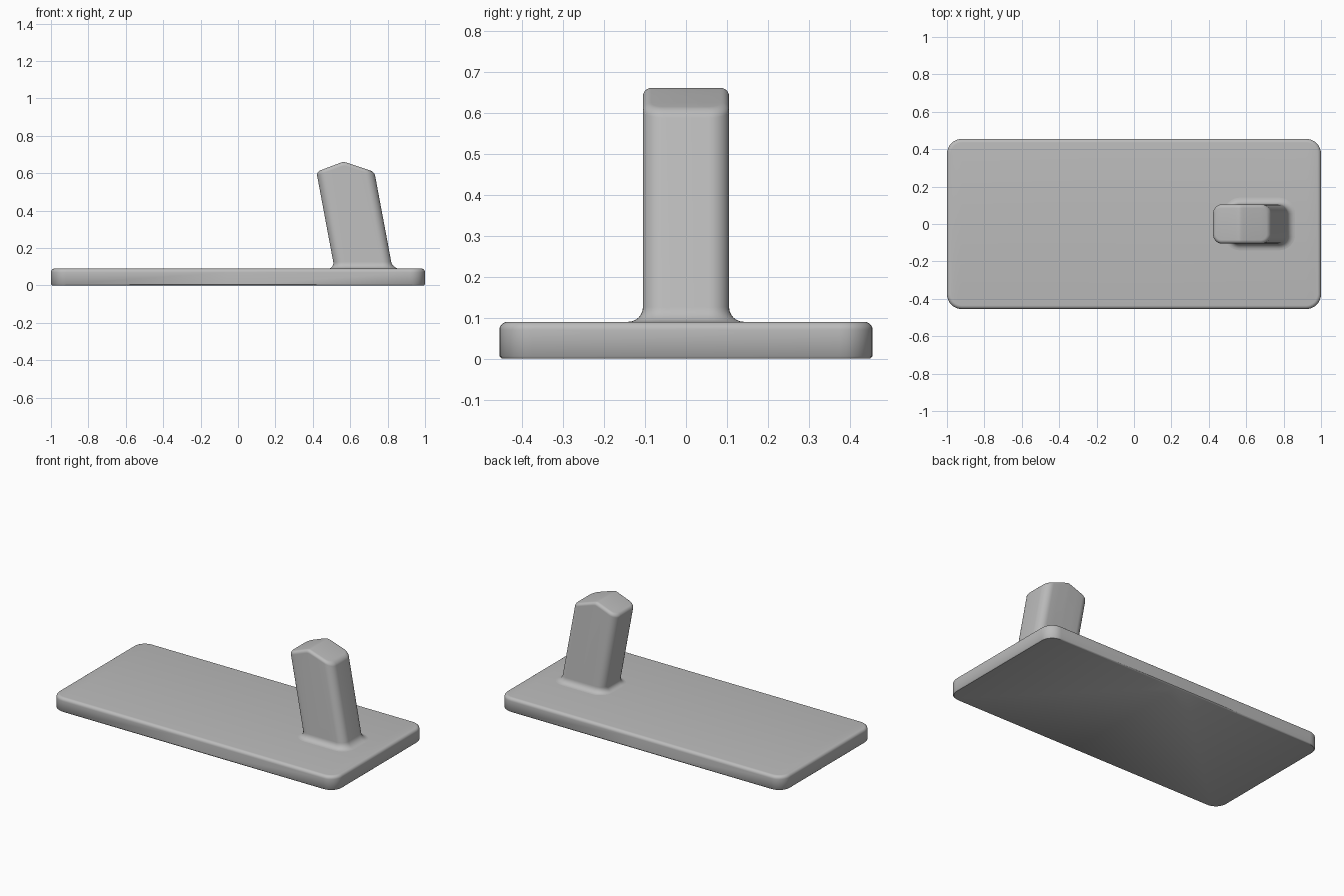
import bpy
import bmesh
from math import sin, cos, pi, sqrt, radians

if "Cube" in bpy.data.objects:
    bpy.data.objects.remove(bpy.data.objects["Cube"], do_unlink=True)

grey = bpy.data.materials.new("light_grey")
grey.use_nodes = True
grey.diffuse_color = (0.5, 0.5, 0.5, 1)
grey.node_tree.nodes["Principled BSDF"].inputs["Base Color"].default_value = (0.5, 0.5, 0.5, 1)

SEGS = 8
RIDGE = (-0.06, -0.02, -0.008, 0, 0.008, 0.02, 0.06)


def half_outline(hx, hy, r):
    """Front half of a rounded rectangle, from its -x side to its +x side."""
    pts = []
    for sx in (-1, 1):
        arc = [(sx * (hx - r + r * cos(a)), -(hy - r + r * sin(a)))
               for a in (i * pi / 2 / SEGS for i in range(SEGS + 1))]
        pts += arc if sx < 0 else arc[::-1]
        if sx < 0:
            pts += [(u, -hy) for u in RIDGE]
    return pts


def loft(name, rings, place, cap_bottom):
    """Skin rings of (half x, half y, corner radius, height)."""
    bm = bmesh.new()
    loops = []
    for hx, hy, r, z in rings:
        front = half_outline(hx, hy, r)
        pts = front + [(x, -y) for x, y in reversed(front)]
        loops.append([bm.verts.new(place(x, y, z)) for x, y in pts])
    n = len(loops[0])
    for a, b in zip(loops, loops[1:]):
        for i in range(n):
            j = (i + 1) % n
            bm.faces.new((a[i], a[j], b[j], b[i]))
    # Caps join each front point to its mirrored back point
    top, low = loops[-1], loops[0]
    for i in range(n // 2 - 1):
        bm.faces.new((top[i], top[i + 1], top[n - 2 - i], top[n - 1 - i]))
    if cap_bottom:
        bm.faces.new(low[::-1])
    bmesh.ops.recalc_face_normals(bm, faces=bm.faces)
    mesh = bpy.data.meshes.new(name)
    bm.to_mesh(mesh)
    bm.free()
    mesh.materials.append(grey)
    obj = bpy.data.objects.new(name, mesh)
    bpy.context.collection.objects.link(obj)
    bpy.ops.object.select_all(action='DESELECT')
    bpy.context.view_layer.objects.active = obj
    obj.select_set(True)
    bpy.ops.object.shade_smooth_by_angle(angle=radians(45))
    return obj


STEPS = [i * pi / 12 for i in range(7)]

# Base plate with rounded corners, soft top edge and fine bottom chamfer
HX, HY, R, H, B = 1.0, 0.455, 0.08, 0.09, 0.02
C = 0.006
plate = [(HX - C, HY - C, R - C, 0), (HX, HY, R, C)]
for a in STEPS:
    d = B * (1 - cos(a))
    plate.append((HX - d, HY - d, R - d, H - B + B * sin(a)))
loft("base_plate", plate, lambda x, y, z: (x, y, z), True)

# Leaning post: flared foot, straight shaft and rounded pitched top
PX, PY, PR, F, E = 0.155, 0.105, 0.05, 0.036, 0.02
PEAK, PITCH = 0.66, 0.36
post = [(PX + F, PY + F, PR + F, H - 0.005)]
for a in STEPS:
    d = F * (1 - sin(a))
    post.append((PX + d, PY + d, PR + d, H + F * (1 - cos(a))))
for a in STEPS:
    d = E * (1 - cos(a))
    post.append((PX - d, PY - d, PR - d, PEAK - E + E * sin(a)))


def lean(x, y, z):
    if z > 0.5:
        z -= PITCH * (sqrt(x * x + 0.008 ** 2) - 0.008)
    return (x + 0.671 - 0.187 * (z - H), y, z)


loft("leaning_post", post, lean, False)
